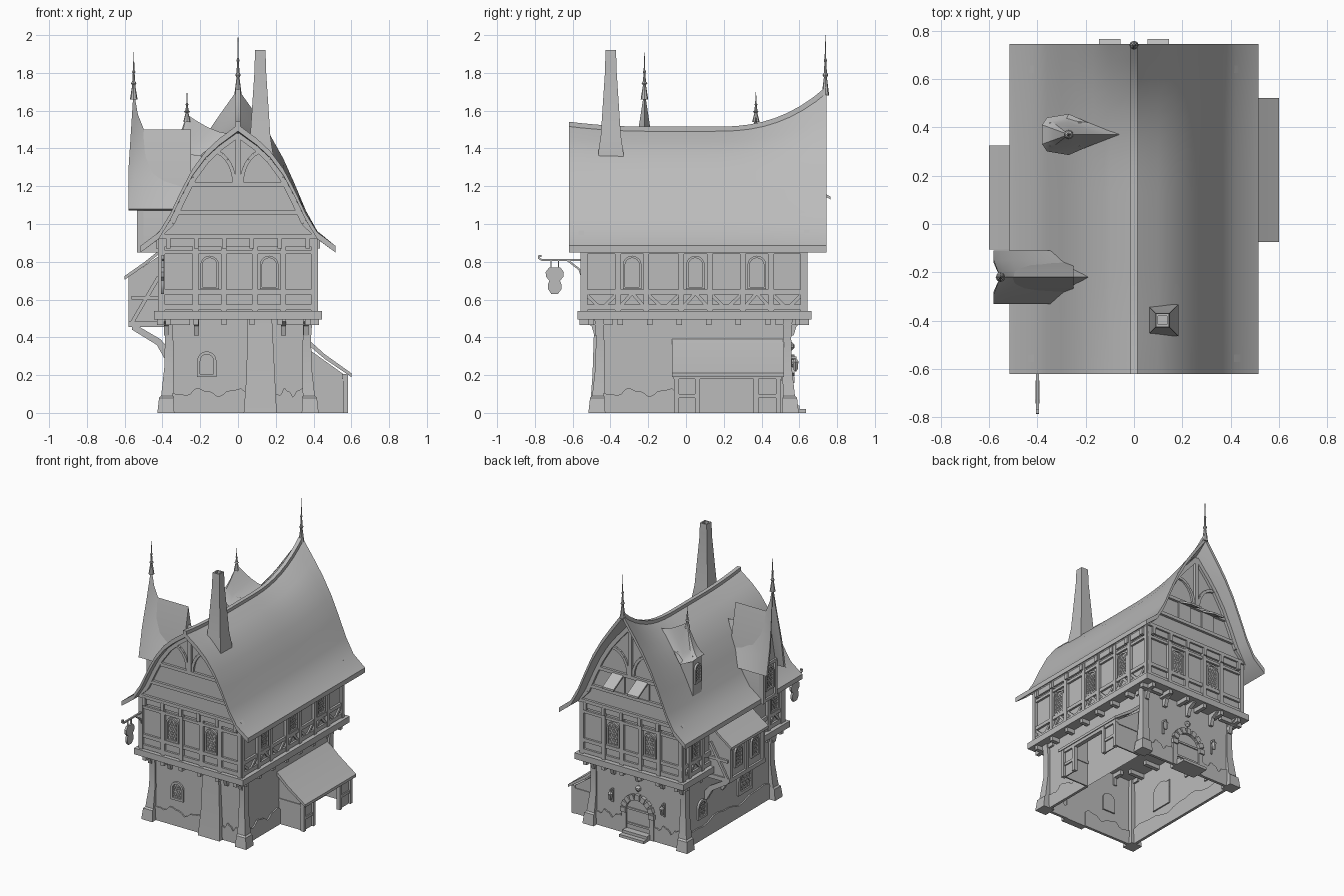
import bpy, bmesh, math
from mathutils import Matrix, Vector

cube = bpy.data.objects.get("Cube")
if cube:
    bpy.data.objects.remove(cube)

grey = bpy.data.materials.new("plain grey")
grey.use_nodes = True
grey.diffuse_color = (.5, .5, .5, 1)
grey.node_tree.nodes["Principled BSDF"].inputs["Base Color"].default_value = grey.diffuse_color

# Wall frames: u runs along the wall, "out" is the distance from the centre
FRONT, RIGHT, BACK, LEFT = [Matrix.Rotation(math.radians(a), 4, 'Z') for a in (0, 90, 180, -90)]
parts = {}


def loft(part, frame, rings, caps=True, closed=False):
    bm = parts.setdefault(part, bmesh.new()) if part not in parts else parts[part]
    rows = [[bm.verts.new(frame @ Vector(p)) for p in ring] for ring in rings]
    pairs = list(zip(rows, rows[1:])) + ([(rows[-1], rows[0])] if closed else [])
    for a, b in pairs:
        n = len(a)
        for i in range(n):
            j = (i + 1) % n
            bm.faces.new((a[i], a[j], b[j], b[i]))
    if caps and not closed:
        bm.faces.new(rows[0])
        bm.faces.new(rows[-1])


def prism(part, frame, outline, near, far):
    loft(part, frame, [[(u, -out, z) for u, z in outline] for out in (near, far)])


def rect(u0, u1, z0, z1):
    return [(u0, z0), (u1, z0), (u1, z1), (u0, z1)]


def beam(part, frame, p, q, width, near, far):
    p, q = Vector(p), Vector(q)
    side = (q - p).orthogonal().normalized() * width / 2
    prism(part, frame, [p + side, q + side, q - side, p - side], near, far)


def chain(part, frame, pts, width, near, far):
    for p, q in zip(pts, pts[1:]):
        beam(part, frame, p, q, width, near, far)


def wedge(part, frame, u, profile, half=.013):
    loft(part, frame, [[(u + s, -out, z) for out, z in profile] for s in (-half, half)])


def lathe(part, x, y, z, profile, sides=8):
    ring = [math.tau * i / sides for i in range(sides)]
    loft(part, FRONT, [[(x + r * math.cos(a), y + r * math.sin(a), z + h) for a in ring]
                       for r, h in profile])


def arch(u, z, w, h, n=8):
    r = w / 2
    top = [(u + r * math.cos(math.pi * i / n), z + h - r + r * math.sin(math.pi * i / n))
           for i in range(n + 1)]
    return [(u - r, z), (u + r, z)] + top


def window(frame, u, z, w, h, out, part="window_frames", lattice=True, rim=.012):
    outer = arch(u, z, w + 2 * rim, h + rim)
    inner = arch(u, z + rim, w, h - rim)
    rings = [(outer, -.01), (outer, .014), (inner, .014), (inner, -.01)]
    loft(part, frame, [[(a, -out - d, b) for a, b in pts] for pts, d in rings], closed=True)
    prism("window_panes", frame, inner, out - .01, out + .002)
    if not lattice:
        return
    top = z + h - w * .2
    for k in range(-2, 8):
        for sign in (-1, 1):
            z0 = z + k * w * .45
            ends = [(t, z0 + t * 1.6 * w) for t in (0, 1)]
            lo = max(0, (z - z0) / (1.6 * w))
            hi = min(1, (top - z0) / (1.6 * w))
            if hi - lo > .1:
                a, b = [(u + sign * (t - .5) * w, z0 + t * 1.6 * w) for t in (lo, hi)]
                beam("window_lattice", frame, a, b, .004, out, out + .006)


# Main roof: bell-shaped section, ridge swept up towards the back
PROFILE = [(0, 1.5), (.1, 1.435), (.17, 1.375), (.24, 1.285), (.3, 1.175),
           (.36, 1.05), (.42, .955), (.515, .885)]


def roof_z(x, y):
    x = min(abs(x), .515)
    for (a, za), (b, zb) in zip(PROFILE, PROFILE[1:]):
        if x <= b:
            z = za + (zb - za) * (x - a) / (b - a)
            break
    lift = .15 * min(0, y + .2) ** 2 + .21 * max(0, (y - .15) / .59) ** 2.5
    return z + lift * (1 - x / .515) ** 2


xs = [-x for x, z in PROFILE[:0:-1]] + [x for x, z in PROFILE]
ys = [-.62 + 1.365 * i / 20 for i in range(21)]
loft("main_roof", FRONT, [[(x, y, roof_z(x, y)) for x in xs] +
                          [(x, y, roof_z(x, y) - .035) for x in reversed(xs)] for y in ys])
loft("ridge_beam", FRONT, [[(s * .014, y, roof_z(0, y) + h) for s, h in
                            ((-1, -.02), (1, -.02), (1, .015), (-1, .015))] for y in ys])

# Ground floor shell, open underneath, with flared corner posts
loft("ground_walls", FRONT, [[(-.37, -.465, z), (.37, -.465, z), (.37, .55, z), (-.37, .55, z)]
                             for z in (0, .5)], caps=False)
for sx in (-1, 1):
    for cy, sy in ((-.46, -1), (.54, 1)):
        rings = []
        for z, push, half in ((0, .012, .045), (.08, .01, .038), (.09, .005, .032),
                              (.25, -.005, .024), (.4, -.005, .022), (.5, 0, .024)):
            cx, py = sx * (.37 + push), cy + sy * push
            rings.append([(cx + a * half, py + b * half, z)
                          for a, b in ((-1, -1), (1, -1), (1, 1), (-1, 1))])
        loft("corner_posts", FRONT, rings)

# Uneven stone plinth along the foot of each wall
for frame, out, u0, u1 in ((FRONT, .465, -.35, .04), (FRONT, .465, .19, .35), (RIGHT, .37, -.44, -.05),
                           (BACK, .55, -.35, -.13), (BACK, .55, .13, .35), (LEFT, .37, -.52, .44)):
    top = [(u1 + (u0 - u1) * i / 16, .11 + .018 * math.sin(i * .8) + .008 * math.sin(i * 1.9))
           for i in range(17)]
    prism("stone_plinth", frame, [(u0, 0), (u1, 0)] + top, out - .01, out + .01)

# Chimney breast on the front and chimney stack on the roof
loft("chimney_breast", FRONT, [[(x0, -.46, z), (x1, -.46, z), (x1, y, z), (x0, y, z)] for x0, x1, y, z in
                               ((.03, .205, -.51, 0), (.045, .195, -.495, .2), (.05, .18, -.485, .5))])
loft("chimney_stack", FRONT, [[(.118 + a * h, -.398 + b * h, z) for a, b in ((-1, -1), (1, -1), (1, 1), (-1, 1))]
                              for h, z in ((.066, 1.3), (.066, 1.38), (.053, 1.47), (.03, 1.82), (.03, 1.85),
                                           (.027, 1.92), (.018, 1.92), (.018, 1.88))])

# Timbered upper floor on a jetty
prism("upper_walls", FRONT, rect(-.405, .405, .51, .94), -.625, .54)
prism("jetty_floor", FRONT, rect(-.445, .445, .495, .54), -.665, .575)


def timber_wall(frame, out, u0, u1, windows, braced):
    near, far = out - .01, out + .015
    for z, w in ((.56, .03), (.64, .026), (.85, .02), (.905, .05)):
        beam("wall_timbers", frame, (u0, z), (u1, z), w, near, far)
    studs = [u0 + .018, u1 - .018] + [w + s * .075 for w in windows for s in (-1, 1)]
    studs.sort()
    for s in studs:
        beam("wall_timbers", frame, (s, .54), (s, .92), .03, near, far + .004)
    for i, (a, b) in enumerate(zip(studs, studs[1:])):
        if braced:
            za, zb = (.55, .635) if i % 2 else (.635, .55)
            mid = (a + b) / 2
            beam("wall_braces", frame, (a, za), (mid, zb), .018, near, far - .004)
            beam("wall_braces", frame, (mid, zb), (b, za), .018, near, far - .004)
    for w in windows:
        window(frame, w, .655, .075, .165, out)
    count = 8 if braced else 6
    for i in range(count):
        u = u0 + .05 + (u1 - u0 - .1) * i / (count - 1)
        prism("joist_ends", frame, rect(u - .014, u + .014, .465, .5), out - .15, out + .025)
        prism("eave_corbels", frame, rect(u - .012, u + .012, .87, .93), out, out + .03)


timber_wall(FRONT, .54, -.42, .42, (-.15, .165), False)
timber_wall(BACK, .625, -.42, .42, (-.15, .15), False)
timber_wall(RIGHT, .405, -.555, .64, (-.285, .05, .375), True)
timber_wall(LEFT, .405, -.64, .555, (-.48, .44), True)

# Curved brackets under the jetty
for frame, out, places in ((FRONT, .465, (-.38, -.22, .24, .36)), (BACK, .55, (-.36, -.2, 0, .2, .36))):
    for u in places:
        wedge("jetty_brackets", frame, u, [(out - .01, .41), (out + .02, .41), (out + .035, .46),
                                           (out + .08, .485), (out + .08, .5), (out - .01, .5)])

# Gables with boards, king post and curved braces
for frame, out, y in ((FRONT, .55, -.55), (BACK, .635, .635)):
    edge = [(x, roof_z(x, y) - .03) for x in xs if abs(x) < .4]
    prism("gable_walls", frame, [(.415, .92), (.415, .94)] + edge[::-1] + [(-.415, .94), (-.415, .92)], out - .04, out)
    chain("gable_trim", frame, [(-.43, .93)] + [(x * .97, z - .015) for x, z in edge] + [(.43, .93)],
          .03, out - .01, out + .02)
    for z, half in ((.935, .43), (1.06, .345), (1.21, .265)):
        beam("gable_boards", frame, (-half, z), (half, z), .024, out - .01, out + .018)
    beam("king_post", frame, (0, 1.21), (0, roof_z(0, y) - .04), .028, out - .01, out + .02)
    for s in (-1, 1):
        arc = [(s * (.02 + .13 * (1 - math.cos(t * .26))), 1.22 + .17 * math.sin(t * .26)) for t in range(7)]
        chain("gable_braces", frame, arc, .02, out - .01, out + .014)

# Back gable hatches with propped shutters
for u in (-.1, .1):
    prism("hatch_frames", BACK, rect(u - .05, u + .05, 1.07, 1.2), .63, .645)
    wedge("hatch_shutters", BACK, u, [(.64, 1.2), (.765, 1.13), (.765, 1.145), (.64, 1.215)], .045)

# Large dormer with a swept-up ridge
DORMER_Y, EAVE = -.22, 1.08
rings = []
for xe, xr, zr in ((-.58, -.553, 1.71), (-.55, -.53, 1.58), (-.5, -.49, 1.48), (-.43, -.42, 1.415),
                   (-.35, -.33, 1.38), (-.3, -.19, 1.36)):
    rise = zr - EAVE
    outer = [(xe, -.11, EAVE), (xe, -.07, EAVE + rise * .33), ((xe + xr) / 2, -.033, EAVE + rise * .66), (xr, 0, zr)]
    outer += [(x, -d, z) for x, d, z in outer[-2::-1]]
    inner = [(x, d * .84, z - (.06 if d == 0 else .008)) for x, d, z in outer]
    rings.append([(x, DORMER_Y + d, z) for x, d, z in outer + inner[::-1]])
loft("dormer_roof", FRONT, rings)
prism("dormer_body", LEFT, [(.14, .85), (.30, .85), (.30, 1.1), (.22, 1.5), (.14, 1.1)], .25, .52)
window(LEFT, .22, .93, .07, .16, .52)
for u in (.15, .29):
    beam("dormer_timbers", LEFT, (u, .85), (u, 1.12), .022, .5, .535)
for z in (.865, 1.12):
    beam("dormer_timbers", LEFT, (.14, z), (.30, z), .022, .5, .533)

# Small hooded dormer with a teardrop roof
outline = [(-.38, -.04, 1.36), (-.36, -.07, 1.34), (-.27, -.085, 1.3), (-.19, -.05, 1.37), (-.06, 0, 1.48),
           (-.19, .05, 1.37), (-.27, .085, 1.3), (-.36, .07, 1.34), (-.38, .04, 1.36)]
loft("small_dormer_roof", FRONT, [[(-.27 + (x + .27) * t, .37 + d * t, z + (1.58 - z) * (1 - t) ** 1.5)
                                   for x, d, z in outline] for t in (1, .8, .6, .4, .2, .04)])
prism("small_dormer_body", LEFT, rect(-.42, -.32, 1.05, 1.37), .2, .35)
window(LEFT, -.37, 1.16, .05, .13, .35)

# Finials
for x, y, z, tall in ((0, .738, 1.68, .32), (-.552, DORMER_Y, 1.66, .25), (-.27, .37, 1.54, .16)):
    lathe("finials", x, y, z, [(r, h * tall) for r, h in
                               ((.02, 0), (.01, .25), (.008, .3), (.015, .34), (.008, .38), (.005, .55),
                                (.009, .58), (.004, .62), (.001, 1))])

# Bay window on the left side
prism("bay_body", FRONT, [(-.565, .47), (-.39, .47), (-.39, .85), (-.565, .73)], -.31, .09)
prism("bay_roof", FRONT, [(-.6, .725), (-.5, .795), (-.4, .875), (-.4, .855), (-.5, .775), (-.6, .705)], -.325, .105)
prism("bay_sill", FRONT, rect(-.58, -.38, .455, .485), -.32, .1)
for u in (-.3, -.11, .08):
    beam("bay_timbers", LEFT, (u, .47), (u, .73), .024, .55, .58)
    wedge("bay_braces", LEFT, u, [(.36, .28), (.385, .28), (.43, .36), (.56, .44), (.56, .46), (.53, .46), (.41, .39), (.36, .33)])
for side in (.085, -.325):
    beam("bay_timbers", FRONT, (-.56, .48), (-.42, .72), .02, side, side + .02)
    beam("bay_timbers", FRONT, (-.565, .61), (-.4, .61), .02, side, side + .02)
for u in (-.205, -.015):
    window(LEFT, u, .54, .065, .14, .565)

# Lean-to shed on the right side
prism("shed_roof", FRONT, [(.36, .4), (.46, .31), (.6, .21), (.6, .19), (.46, .285), (.36, .37)], -.52, .075)
for y in (-.05, .06, .37, .49):
    prism("shed_posts", RIGHT, rect(y - .013, y + .013, 0, .2), .555, .582)
prism("shed_beam", RIGHT, rect(-.065, .505, .18, .205), .55, .58)
for a, b in ((-.05, .06), (.37, .49)):
    prism("shed_panels", RIGHT, rect(a, b, 0, .19), .56, .568)
    beam("shed_rails", RIGHT, (a, .09), (b, .09), .02, .56, .577)
for out in (.04, -.5):
    prism("shed_panels", FRONT, [(.37, 0), (.565, 0), (.565, .2), (.37, .34)], out, out + .01)
    beam("shed_rails", FRONT, (.37, .18), (.56, .18), .02, out - .006, out + .016)

# Ground floor windows
window(FRONT, -.165, .19, .07, .12, .465, rim=.016)
window(LEFT, -.35, .16, .07, .12, .37, rim=.016)
window(LEFT, .15, .16, .12, .17, .37, rim=.024)

# Back door with stone arch, planks, steps and lanterns
window(BACK, 0, 0, .19, .27, .55, part="door_arch", lattice=False, rim=.035)
for i in range(9):
    a = math.pi * i / 8
    direction = Vector((math.cos(a), math.sin(a)))
    centre = Vector((0, .175))
    beam("arch_stones", BACK, centre + direction * .094, centre + direction * .135, .034, .55, .574)
for z in (.08, .19):
    beam("door_straps", BACK, (-.09, z), (.09, z), .014, .54, .56)
for z, out in ((.02, .635), (.04, .6)):
    prism("door_steps", BACK, rect(-.1, .1, 0, z), .5, out)
lathe("door_crest", 0, .555, .33, [(.005, 0), (.02, .015), (.02, .03), (.005, .045)])
for x in (-.21, .21):
    lathe("lanterns", x, .58, .22, [(.004, 0), (.013, .01), (.017, .045), (.02, .05), (.003, .07)], 6)
    beam("lantern_hooks", BACK, (x, .2), (x, .3), .012, .55, .56)
    prism("lantern_hooks", BACK, rect(x - .005, x + .005, .288, .298), .55, .585)

# Hanging sign on its iron bracket
near, far = -.405, -.393
chain("sign_bracket", RIGHT, [(-.54, .81), (-.765, .81), (-.78, .82), (-.778, .832), (-.765, .83)], .01, near, far)
chain("sign_bracket", RIGHT, [(-.545, .7), (-.565, .76), (-.63, .81)], .01, near, far)
for y in (-.715, -.675):
    beam("sign_bracket", RIGHT, (y, .81), (y, .76), .004, near, far)
half = [(.018, .63), (.035, .655), (.036, .68), (.028, .7), (.046, .72), (.048, .745), (.03, .77)]
prism("sign_board", RIGHT, [(-.695 + d, z) for d, z in half] + [(-.695 - d, z) for d, z in half[::-1]], near - .002, far + .002)

# Turn every part into an object, smooth with sharp edges kept
for name, bm in parts.items():
    bmesh.ops.recalc_face_normals(bm, faces=bm.faces)
    for f in bm.faces:
        f.smooth = True
    for e in bm.edges:
        e.smooth = e.calc_face_angle(0) < .6
    mesh = bpy.data.meshes.new(name)
    bm.to_mesh(mesh)
    bm.free()
    mesh.materials.append(grey)
    bpy.context.collection.objects.link(bpy.data.objects.new(name, mesh))
